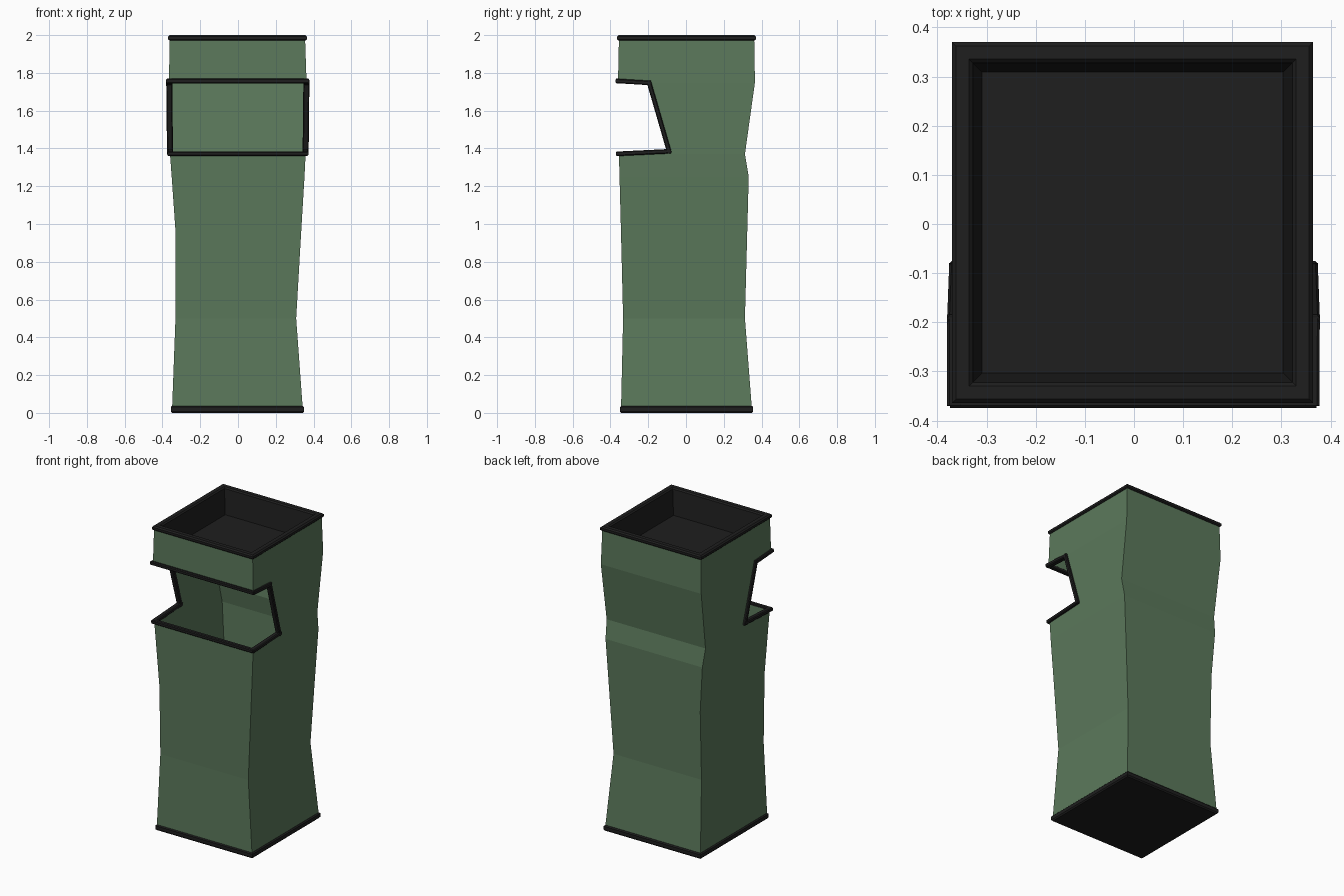
import bpy, bmesh
from mathutils import Vector

if "Cube" in bpy.data.objects:
    bpy.data.objects.remove(bpy.data.objects["Cube"])


def material(name, color):
    m = bpy.data.materials.new(name)
    m.diffuse_color = (*color, 1)
    m.use_nodes = True
    m.node_tree.nodes["Principled BSDF"].inputs["Base Color"].default_value = m.diffuse_color
    return m


GREEN = material("green_paint", (0.105, 0.19, 0.105))
BLACK = material("black_rubber", (0.013, 0.013, 0.013))


def finish(name, bm, mat=None):
    bmesh.ops.recalc_face_normals(bm, faces=bm.faces)
    me = bpy.data.meshes.new(name)
    bm.to_mesh(me)
    bm.free()
    ob = bpy.data.objects.new(name, me)
    bpy.context.collection.objects.link(ob)
    if mat:
        me.materials.append(mat)
    return ob


def loft(bm, rings, caps=True, closed=False):
    """Skin a list of rings (each a list of points)."""
    rv = [[bm.verts.new(p) for p in r] for r in rings]
    pairs = list(zip(rv, rv[1:])) + ([(rv[-1], rv[0])] if closed else [])
    for a, b in pairs:
        n = len(a)
        for i in range(n):
            j = (i + 1) % n
            bm.faces.new((a[i], a[j], b[j], b[i]))
    if caps and not closed:
        bm.faces.new(rv[0])
        bm.faces.new(rv[-1])


def rect(x0, x1, y0, y1, z):
    return [(x0, y0, z), (x1, y0, z), (x1, y1, z), (x0, y1, z)]


def square(h, z, cx=-0.003, cy=0.003):
    return rect(cx - h, cx + h, cy - h, cy + h, z)


# Body: wavy square tube with thin walls (z, left, right, front, back)
LEVELS = [
    (0.02, -0.349, 0.343, -0.344, 0.349),
    (0.50, -0.331, 0.308, -0.333, 0.312),
    (0.95, -0.330, 0.334, -0.344, 0.324),
    (1.25, -0.351, 0.352, -0.352, 0.332),
    (1.37, -0.360, 0.358, -0.355, 0.312),
    (1.75, -0.366, 0.363, -0.360, 0.365),
    (1.985, -0.361, 0.355, -0.355, 0.361),
]
T = 0.012
bm = bmesh.new()
outer = [rect(l, r, f, b, z) for z, l, r, f, b in LEVELS]
inner = [rect(l + T, r - T, f + T, b - T, z) for z, l, r, f, b in reversed(LEVELS)]
loft(bm, outer + inner, closed=True)
body = finish("bin_body", bm, GREEN)

# Opening cutter: notch profile swept across the width
NOTCH = [(-0.357, 1.372), (-0.09, 1.385), (-0.195, 1.747), (-0.36, 1.757)]
cut_profile = [(-0.6, 1.372)] + NOTCH[:3] + [(-0.36, 1.757), (-0.6, 1.757)]
bm = bmesh.new()
loft(bm, [[(x, y, z) for y, z in cut_profile] for x in (-0.6, 0.6)])
cutter = finish("opening_cutter", bm)
cutter.hide_render = True
cutter.hide_viewport = True
mod = body.modifiers.new("opening", "BOOLEAN")
mod.operation = "DIFFERENCE"
mod.solver = "EXACT"
mod.object = cutter


# Opening trim: chamfered bars following the notch edge
def bar(bm, p, q, wide, a=0.016, b=0.012, c=0.005):
    p, q, wide = Vector(p), Vector(q), Vector(wide)
    d = (q - p).normalized()
    n = d.cross(wide).normalized()
    sec = [(a, b - c), (a - c, b), (c - a, b), (-a, b - c),
           (-a, c - b), (c - a, -b), (a - c, -b), (a, c - b)]
    loft(bm, [[e + wide * u + n * v for u, v in sec]
              for e in (p - d * 0.01, q + d * 0.01)])


bm = bmesh.new()
left_x = [-0.358, -0.360, -0.364, -0.364]
right_x = [0.356, 0.358, 0.362, 0.361]
for xs in (left_x, right_x):
    pts = [(x, y, z) for x, (y, z) in zip(xs, NOTCH)]
    for p, q in zip(pts, pts[1:]):
        bar(bm, p, q, (1, 0, 0))
for i in (0, 3):
    y, z = NOTCH[i]
    bar(bm, (left_x[i], y, z), (right_x[i], y, z), (0, 1, 0), a=0.014)
finish("opening_trim", bm, BLACK)

# Top tray: rim, sloped sides and sunken floor
bm = bmesh.new()
tray = [(0.315, 1.82), (0.335, 1.97), (0.361, 1.972), (0.367, 1.978),
        (0.367, 1.992), (0.359, 2.0), (0.333, 2.0), (0.325, 1.992), (0.306, 1.832)]
loft(bm, [square(h, z) for h, z in tray])
finish("top_tray", bm, BLACK)

# Base plate
bm = bmesh.new()
base = [(0.346, 0.0), (0.353, 0.008), (0.353, 0.03), (0.346, 0.037)]
loft(bm, [square(h, z) for h, z in base])
finish("base_plate", bm, BLACK)
